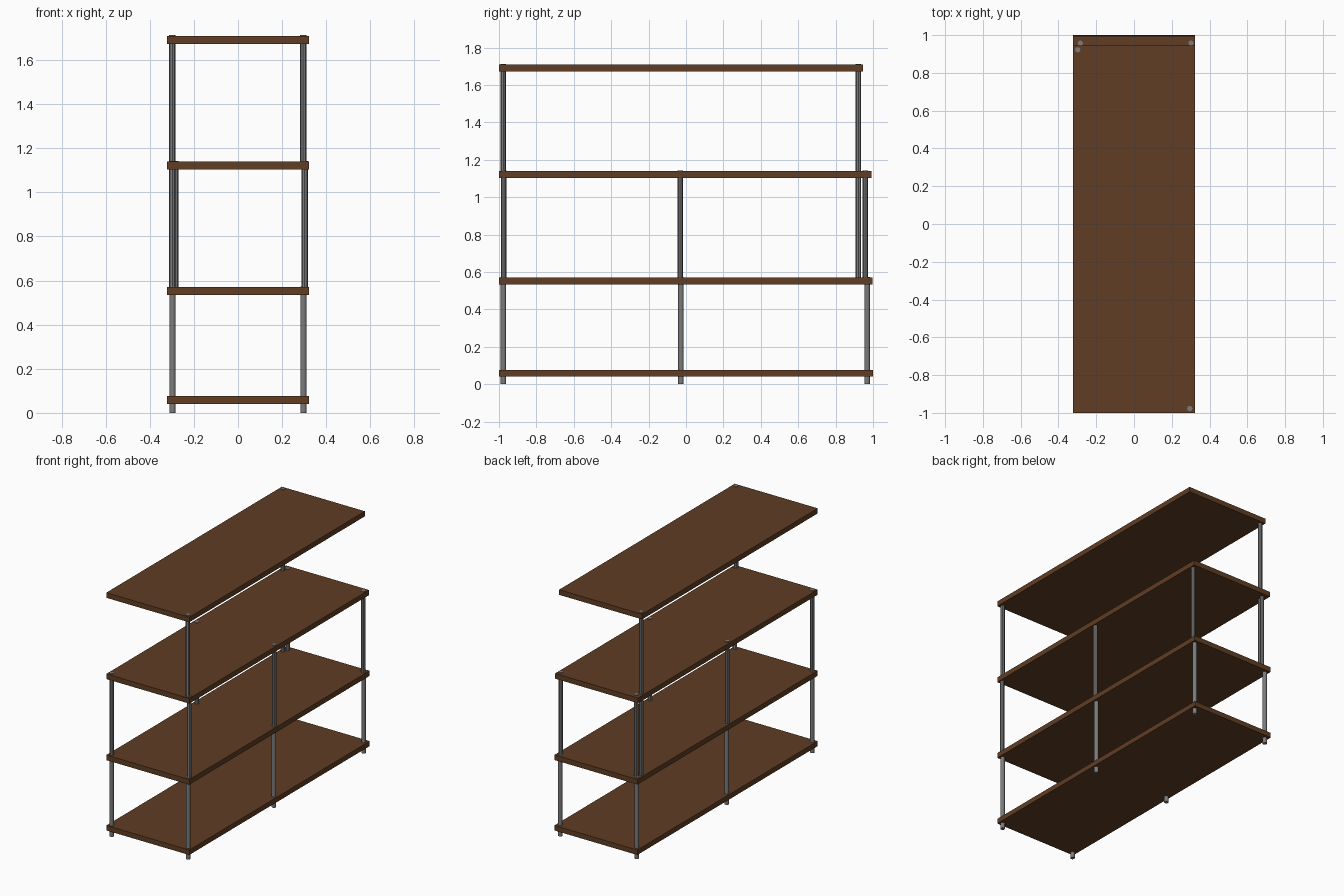
import bpy

if "Cube" in bpy.data.objects:
    bpy.data.objects.remove(bpy.data.objects["Cube"])


def make_material(name, rgb):
    m = bpy.data.materials.new(name)
    m.diffuse_color = (*rgb, 1.0)
    m.use_nodes = True
    m.node_tree.nodes["Principled BSDF"].inputs["Base Color"].default_value = m.diffuse_color
    return m


WOOD = make_material("brown_wood", (0.115, 0.047, 0.017))
METAL = make_material("grey_metal", (0.2, 0.2, 0.2))


def shelf(name, y0, y1, z0, z1, half_width=0.322):
    bpy.ops.mesh.primitive_cube_add(size=1, location=(0, (y0 + y1) / 2, (z0 + z1) / 2))
    ob = bpy.context.object
    ob.name = name
    ob.scale = (half_width * 2, y1 - y0, z1 - z0)
    bpy.ops.object.transform_apply(location=False, rotation=False, scale=True)
    ob.data.materials.append(WOOD)


def post(name, x, y, z0, z1, sides, smooth=False):
    bpy.ops.mesh.primitive_cylinder_add(vertices=sides, radius=0.0145, depth=z1 - z0,
                                        location=(x, y, (z0 + z1) / 2))
    ob = bpy.context.object
    ob.name = name
    ob.data.materials.append(METAL)
    if smooth:
        bpy.ops.object.shade_smooth_by_angle()


# four shelf boards, the upper ones slightly shorter at the back
shelf("bottom_shelf", -1.0, 1.0, 0.041, 0.076)
shelf("lower_shelf", -1.0, 0.998, 0.534, 0.570)
shelf("upper_shelf", -1.0, 0.992, 1.103, 1.139)
shelf("top_shelf", -1.0, 0.946, 1.673, 1.709)

# round bottom legs, six in pairs
for side, sx in (("left", -1), ("right", 1)):
    for place, y in (("front", -0.976), ("middle", -0.027), ("back", 0.969)):
        post(f"{side}_{place}_leg", sx * 0.297, y, 0.0, 0.573, 16, True)

# faceted second tier posts
for name, x, y in (("left_front", -0.298, -0.974), ("left_middle", -0.298, -0.031),
                   ("left_back", -0.284, 0.957), ("right_front", 0.302, -0.974),
                   ("right_middle", 0.302, -0.031), ("right_back", 0.302, 0.958)):
    post(name + "_second_tier_post", x, y, 0.540, 1.143, 8)

# top tier posts on opposite corners; the back one runs down two tiers
post("right_front_top_post", 0.295, -0.977, 1.105, 1.713, 8)
post("left_back_tall_post", -0.298, 0.922, 0.540, 1.713, 8)
